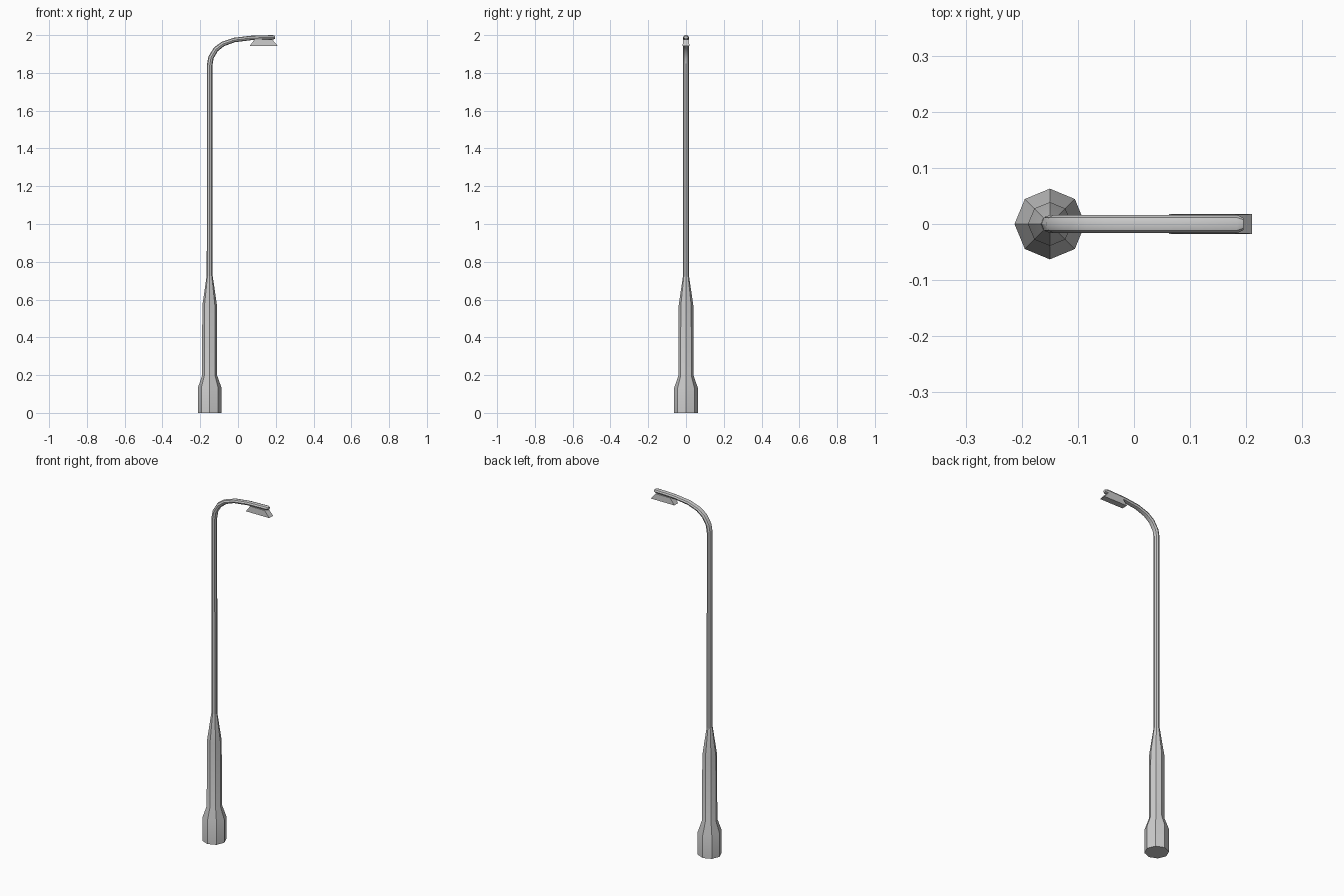
import bpy, bmesh, math
from mathutils import Vector

if "Cube" in bpy.data.objects:
    bpy.data.objects.remove(bpy.data.objects["Cube"])

SIDES = 8
POLE_X = -0.15


def make_object(name, bm, angle=40):
    bmesh.ops.recalc_face_normals(bm, faces=bm.faces[:])
    mesh = bpy.data.meshes.new(name)
    bm.to_mesh(mesh)
    bm.free()
    obj = bpy.data.objects.new(name, mesh)
    bpy.context.collection.objects.link(obj)
    bpy.ops.object.select_all(action='DESELECT')
    obj.select_set(True)
    bpy.context.view_layer.objects.active = obj
    bpy.ops.object.shade_smooth_by_angle(angle=math.radians(angle))
    return obj


def sweep(name, stations):
    """Skin eight-sided rings; station = (x, z, tilt degrees, in-plane radius, y radius)."""
    bm = bmesh.new()
    rings = []
    for x, z, tilt, r, ry in stations:
        t = math.radians(tilt)
        side = Vector((math.cos(t), 0, -math.sin(t)))
        ring = []
        for i in range(SIDES):
            a = 2 * math.pi * i / SIDES
            co = Vector((x, 0, z)) + side * r * math.cos(a) + Vector((0, ry * math.sin(a), 0))
            ring.append(bm.verts.new(co))
        rings.append(ring)
    for a, b in zip(rings, rings[1:]):
        for i in range(SIDES):
            j = (i + 1) % SIDES
            bm.faces.new((a[i], a[j], b[j], b[i]))
    bm.faces.new(rings[0])
    bm.faces.new(rings[-1])
    return make_object(name, bm)


# Stepped base and lower column
sweep("base_column", [(POLE_X, z, 0, r, r) for r, z in
                      [(0.063, 0), (0.063, 0.132), (0.04, 0.197), (0.039, 0.567), (0.016, 0.725)]])

# Slim pole bending over into the arm, with a small bevelled tip
sweep("pole_and_arm", [
    (-0.150, 0.725, 0, 0.0155, 0.016),
    (-0.150, 1.840, 0, 0.0150, 0.016),
    (-0.143, 1.882, 20, 0.0145, 0.016),
    (-0.117, 1.925, 44, 0.0140, 0.016),
    (-0.080, 1.953, 60, 0.0130, 0.016),
    (-0.020, 1.974, 77, 0.0120, 0.016),
    (0.070, 1.985, 86, 0.0118, 0.016),
    (0.184, 1.988, 90, 0.0120, 0.016),
    (0.195, 1.988, 90, 0.0080, 0.011),
])

# Lamp head: tapered block, wider at the bottom
bm = bmesh.new()
bmesh.ops.create_cube(bm, size=1)
for v in bm.verts:
    top = v.co.z > 0
    x0, x1 = (0.088, 0.180) if top else (0.062, 0.210)
    v.co = Vector((x1 if v.co.x > 0 else x0,
                   math.copysign(0.0165 if top else 0.0175, v.co.y),
                   1.978 if top else 1.943))
make_object("lamp_head", bm, 30)
